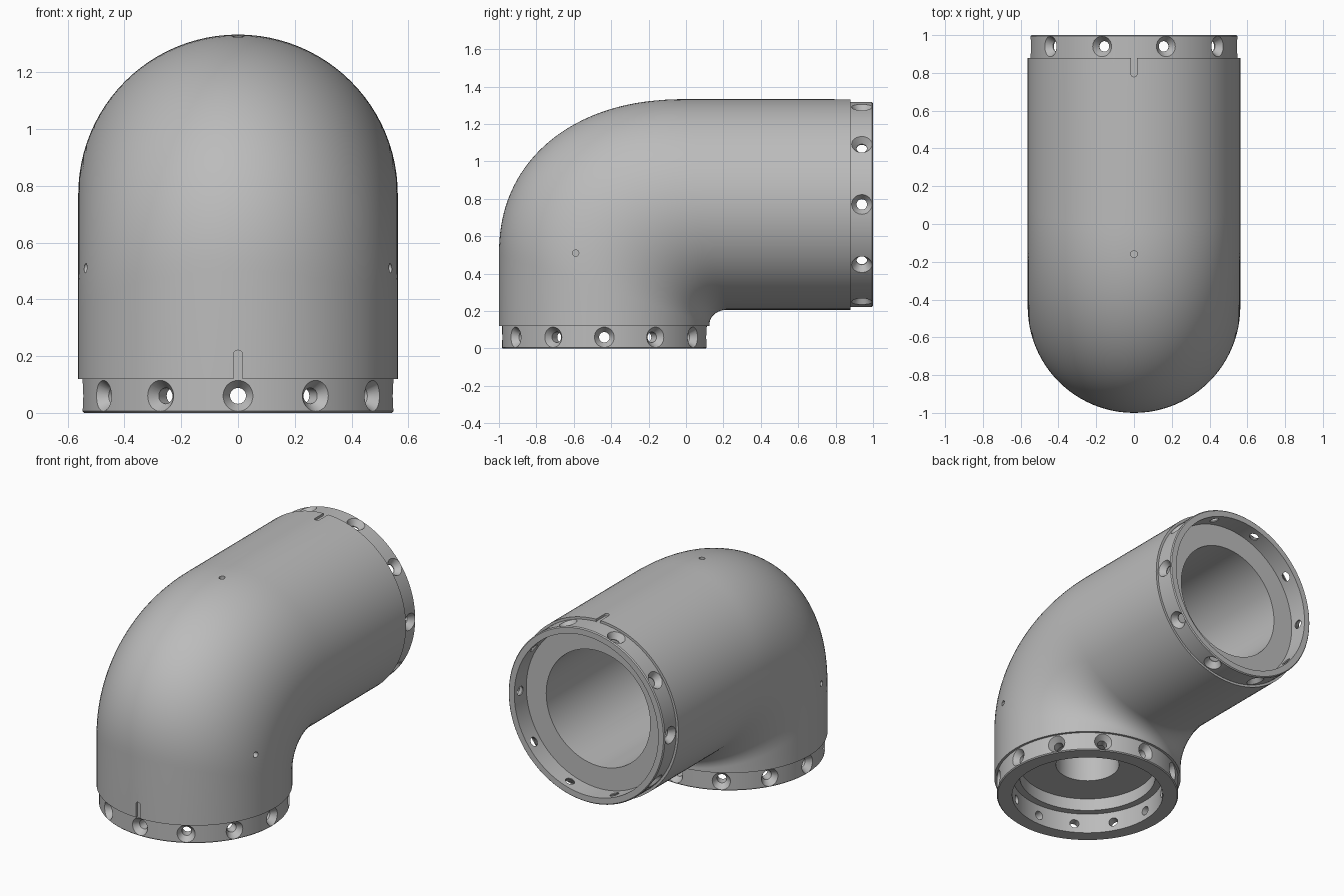
import bpy, bmesh
from math import sin, cos, pi, radians
from mathutils import Matrix, Vector

cube = bpy.data.objects.get("Cube")
if cube:
    bpy.data.objects.remove(cube, do_unlink=True)

R = 0.563            # body radius
COLLAR_R = 0.548     # stepped-in collar radius
FOOT_Y = -0.437      # vertical axis of the foot
PIPE_Z = 0.77        # height of the horizontal axis
SEGS = 96


def skin(bm, rings):
    """Bridge equal-sized rings of points and cap both ends."""
    loops = [[bm.verts.new(p) for p in ring] for ring in rings]
    n = len(loops[0])
    for a, b in zip(loops, loops[1:]):
        for i in range(n):
            j = (i + 1) % n
            bm.faces.new((a[i], a[j], b[j], b[i]))
    bm.faces.new(loops[0][::-1])
    bm.faces.new(loops[-1])


def lathe(bm, profile, matrix, segs=SEGS):
    """Revolve (radius, height) pairs about local z."""
    skin(bm, [[matrix @ Vector((r * cos(2 * pi * i / segs), r * sin(2 * pi * i / segs), h))
               for i in range(segs)] for r, h in profile])


def finish(bm, name):
    bmesh.ops.recalc_face_normals(bm, faces=bm.faces)
    mesh = bpy.data.meshes.new(name)
    bm.to_mesh(mesh)
    bm.free()
    obj = bpy.data.objects.new(name, mesh)
    bpy.context.collection.objects.link(obj)
    return obj


def section(inner, outer, width):
    """Elliptical section across the bend; inner and outer are (y, z)."""
    a, b = Vector((0, *inner)), Vector((0, *outer))
    mid, half = (a + b) / 2, (b - a) / 2
    return [mid + half * cos(2 * pi * i / SEGS) + Vector((width * sin(2 * pi * i / SEGS), 0, 0))
            for i in range(SEGS)]


def foot(z, r):
    return section((FOOT_Y + r, z), (FOOT_Y - r, z), r)


def pipe(y, r):
    return section((y, PIPE_Z - r), (y, PIPE_Z + r), r)


# Outer shell: foot collar, swept bend, pipe collar
rings = [foot(0, COLLAR_R - 0.006), foot(0.006, COLLAR_R), foot(0.12, COLLAR_R), foot(0.12, R)]
STEPS = 40
for k in range(STEPS + 1):
    t = pi / 2 * k / STEPS
    c, s = max(cos(t), 0), sin(t)
    p = 2 / 2.2
    inner = (0.22 - (0.22 - FOOT_Y - R) * c, 0.13 + (PIPE_Z - R - 0.13) * s)
    outer = ((FOOT_Y - R) * c ** p, 0.5 + (PIPE_Z + R - 0.5) * s ** p)
    rings.append(section(inner, outer, R))
rings += [pipe(0.88, R), pipe(0.88, COLLAR_R), pipe(0.994, COLLAR_R), pipe(1, COLLAR_R - 0.006)]
bm = bmesh.new()
skin(bm, rings)
body = finish(bm, "elbow_body")

# Axes of the two openings, local z pointing into the body
foot_axis = Matrix.Translation((0, FOOT_Y, 0))
pipe_axis = Matrix.Translation((0, 1, PIPE_Z)) @ Matrix.Rotation(radians(90), 4, 'X')

# Pipe recess and bore with a domed end
bm = bmesh.new()
dome = [(0.365 * cos(a), 1.437 + 0.365 * sin(a)) for a in (radians(d) for d in range(0, 90, 6))]
lathe(bm, [(0.505, -0.1), (0.505, 0.12), (0.365, 0.12)] + dome, pipe_axis)
pipe_cut = finish(bm, "pipe_cutter")

# Stepped foot recess and narrow passage
bm = bmesh.new()
lathe(bm, [(0.455, -0.1), (0.455, 0.13), (0.41, 0.13), (0.41, 0.21),
           (0.19, 0.21), (0.19, 0.75)], foot_axis)
foot_cut = finish(bm, "foot_cutter")

# Countersunk screw holes, sight holes and alignment slots
bm = bmesh.new()
screw = [(0.028, 0.42), (0.028, 0.51), (0.056, 0.55), (0.056, 0.6)]
for axis, count in ((foot_axis, 12), (pipe_axis, 10)):
    for i in range(count):
        turn = Matrix.Rotation(2 * pi * i / count, 4, 'Z')
        lathe(bm, screw, axis @ Matrix.Translation((0, 0, 0.06)) @ turn
              @ Matrix.Rotation(radians(90), 4, 'Y'), 32)
for side in (-1, 1):
    lathe(bm, [(0.017, 0.47), (0.017, 0.65)], Matrix.Translation((0, -0.59, 0.51))
          @ Matrix.Rotation(side * radians(90), 4, 'Y'), 20)
lathe(bm, [(0.018, 1.25), (0.018, 1.4)], Matrix.Translation((0, -0.16, 0)), 20)


def slot(place):
    """Round-ended slot: local x across, y along, z outward."""
    outline = [(-0.016, -0.05), (0.016, -0.05)]
    outline += [(0.016 * cos(pi * i / 10), 0.085 + 0.016 * sin(pi * i / 10)) for i in range(11)]
    skin(bm, [[place @ Vector((x, y, z)) for x, y in outline] for z in (-0.015, 0.1)])


slot(Matrix.Translation((0, FOOT_Y - R, 0.12)) @ Matrix.Rotation(radians(90), 4, 'X'))
slot(Matrix.Translation((0, 0.88, PIPE_Z + R)) @ Matrix.Rotation(pi, 4, 'Z'))
hole_cut = finish(bm, "hole_cutter")

# Cut the openings
bpy.context.view_layer.objects.active = body
body.select_set(True)
for cutter in (pipe_cut, foot_cut, hole_cut):
    cutter.hide_render = True
    mod = body.modifiers.new("cut", 'BOOLEAN')
    mod.operation = 'DIFFERENCE'
    mod.solver = 'EXACT'
    mod.object = cutter
    bpy.ops.object.modifier_apply(modifier=mod.name)
    bpy.data.objects.remove(cutter, do_unlink=True)

# Single grey finish
grey = bpy.data.materials.new("plain_grey")
grey.use_nodes = True
colour = (0.5, 0.5, 0.5, 1)
grey.diffuse_color = colour
grey.node_tree.nodes["Principled BSDF"].inputs["Base Color"].default_value = colour
body.data.materials.clear()
body.data.materials.append(grey)
bpy.ops.object.shade_smooth_by_angle(angle=radians(30))
